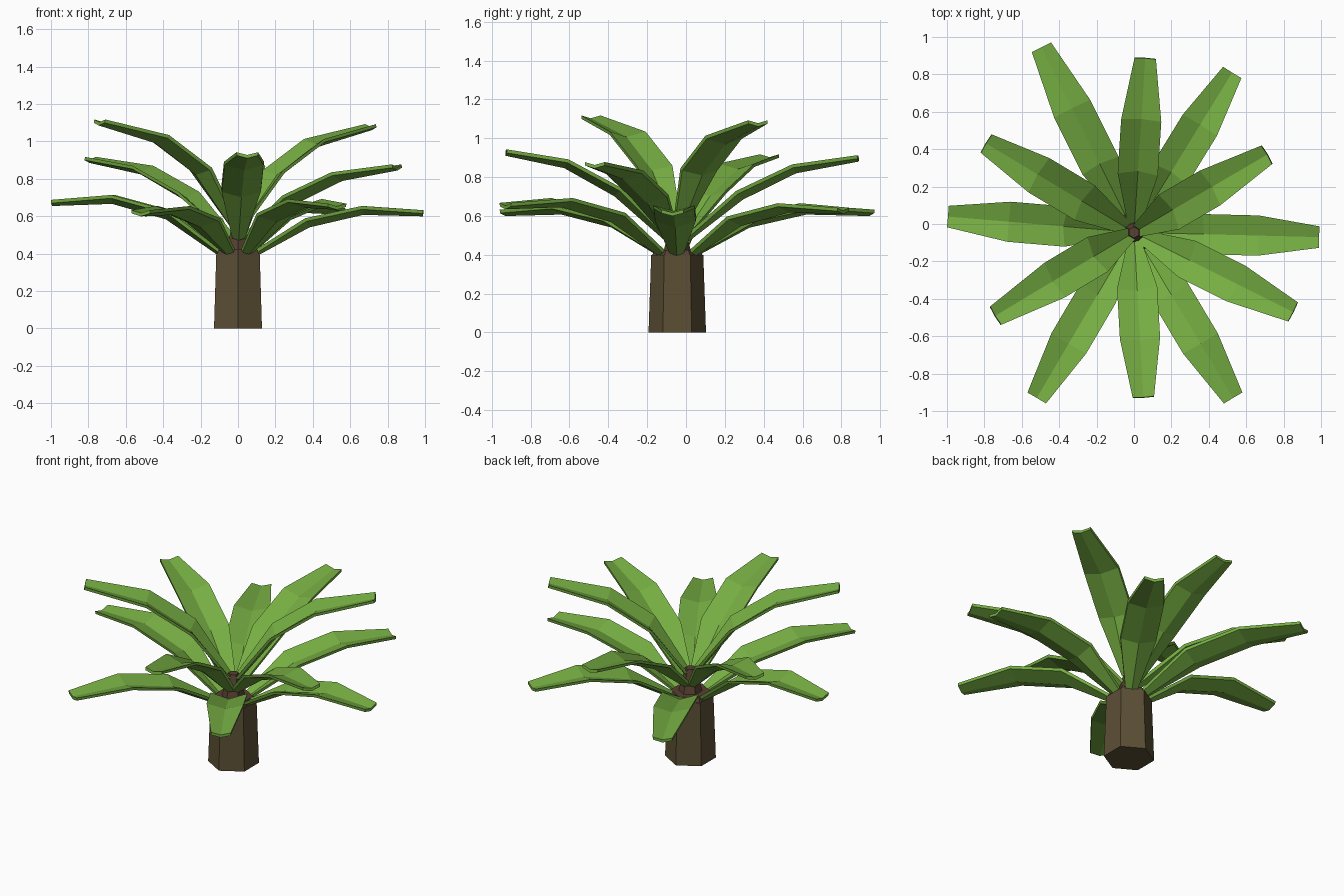
import bpy, bmesh, math
from mathutils import Vector

if "Cube" in bpy.data.objects:
    bpy.data.objects.remove(bpy.data.objects["Cube"])

def material(name, rgb):
    m = bpy.data.materials.new(name)
    m.diffuse_color = (*rgb, 1)
    m.use_nodes = True
    m.node_tree.nodes["Principled BSDF"].inputs["Base Color"].default_value = m.diffuse_color
    return m

GREEN = material("leaf green", (0.18, 0.42, 0.055))
BARK = material("bark olive brown", (0.105, 0.078, 0.035))
CORE = material("core red brown", (0.095, 0.052, 0.032))
AXIS = Vector((0, -0.045, 0))

def finish(bm, name, mat):
    bmesh.ops.recalc_face_normals(bm, faces=bm.faces)
    me = bpy.data.meshes.new(name)
    bm.to_mesh(me)
    bm.free()
    me.materials.append(mat)
    ob = bpy.data.objects.new(name, me)
    bpy.context.collection.objects.link(ob)
    return ob

def loft(rings, name, mat):
    """Join closed rings of points into a capped solid."""
    bm = bmesh.new()
    vs = [[bm.verts.new(p) for p in r] for r in rings]
    n = len(vs[0])
    for a, b in zip(vs, vs[1:]):
        for i in range(n):
            j = (i + 1) % n
            bm.faces.new((a[i], a[j], b[j], b[i]))
    for cap in (vs[0], vs[-1]):
        if n == 6 and mat is GREEN:      # V-shaped leaf end: two quads
            bm.faces.new((cap[0], cap[1], cap[4], cap[5]))
            bm.faces.new((cap[1], cap[2], cap[3], cap[4]))
        else:
            bm.faces.new(cap)
    return finish(bm, name, mat)

def hexagon(r, z):
    return [AXIS + Vector((r * math.sin(k * math.pi / 3), r * math.cos(k * math.pi / 3), z))
            for k in range(6)]

# trunk and its stepped core
loft([hexagon(0.148, 0), hexagon(0.134, 0.40)], "trunk", BARK)
loft([hexagon(0.132, 0.395), hexagon(0.115, 0.425)], "trunk_collar", CORE)
loft([hexagon(0.07, 0.42), hexagon(0.05, 0.50), hexagon(0.03, 0.57)], "leaf_core", CORE)

WIDTHS = (0.07, 0.215, 0.215, 0.115)
FOLDS = (0.015, 0.035, 0.03, 0.015)
THICK = 0.018
# tier: start radius, start height, horizontal fractions, rise fractions
TIERS = {
    "low": (0.09, 0.41, (0, 0.31, 0.64, 1), (0, 0.76, 1.07, 1)),
    "mid": (0.045, 0.49, (0, 0.31, 0.63, 1), (0, 0.54, 0.87, 1)),
    "top": (0.02, 0.55, (0, 0.26, 0.57, 1), (0, 0.53, 0.84, 1)),
}

def leaf(tier, tip, name):
    r0, z0, hs, rs = TIERS[tier]
    tip = Vector(tip)
    flat = Vector((tip.x, tip.y, 0)) - AXIS
    length, out = flat.length, flat.normalized()
    side = Vector((-out.y, out.x, 0))
    path = [AXIS + out * (r0 + (length - r0) * h) + Vector((0, 0, z0 + (tip.z - z0) * r))
            for h, r in zip(hs, rs)]
    rings = []
    for i, p in enumerate(path):
        t = (path[min(i + 1, 3)] - path[max(i - 1, 0)]).normalized()
        up = t.cross(side)
        if up.z < 0:
            up = -up
        w = side * WIDTHS[i] / 2
        f, th = up * FOLDS[i], up * THICK
        rings.append([p - w + f / 2, p - f / 2, p + w + f / 2,
                      p + w * 0.97 + f / 2 - th, p - f / 2 - th, p - w * 0.97 + f / 2 - th])
    loft(rings, name, GREEN)

# leaves in three tiers, placed by their tips
TIPS = {
    "low": [(0.99, -0.07, 0.625), (-0.995, 0.04, 0.68), (0.53, -0.93, 0.66),
            (-0.52, -0.93, 0.625), (-0.495, 0.945, 0.625), (0.525, 0.81, 0.635)],
    "mid": [(0.05, -0.925, 0.935), (0.06, 0.885, 0.905),
            (0.85, -0.47, 0.87), (-0.79, 0.43, 0.91)],
    "top": [(-0.74, -0.49, 1.11), (0.71, 0.37, 1.085)],
}
for tier, tips in TIPS.items():
    for k, tip in enumerate(tips):
        leaf(tier, tip, f"{tier}_leaf_{k + 1}")
